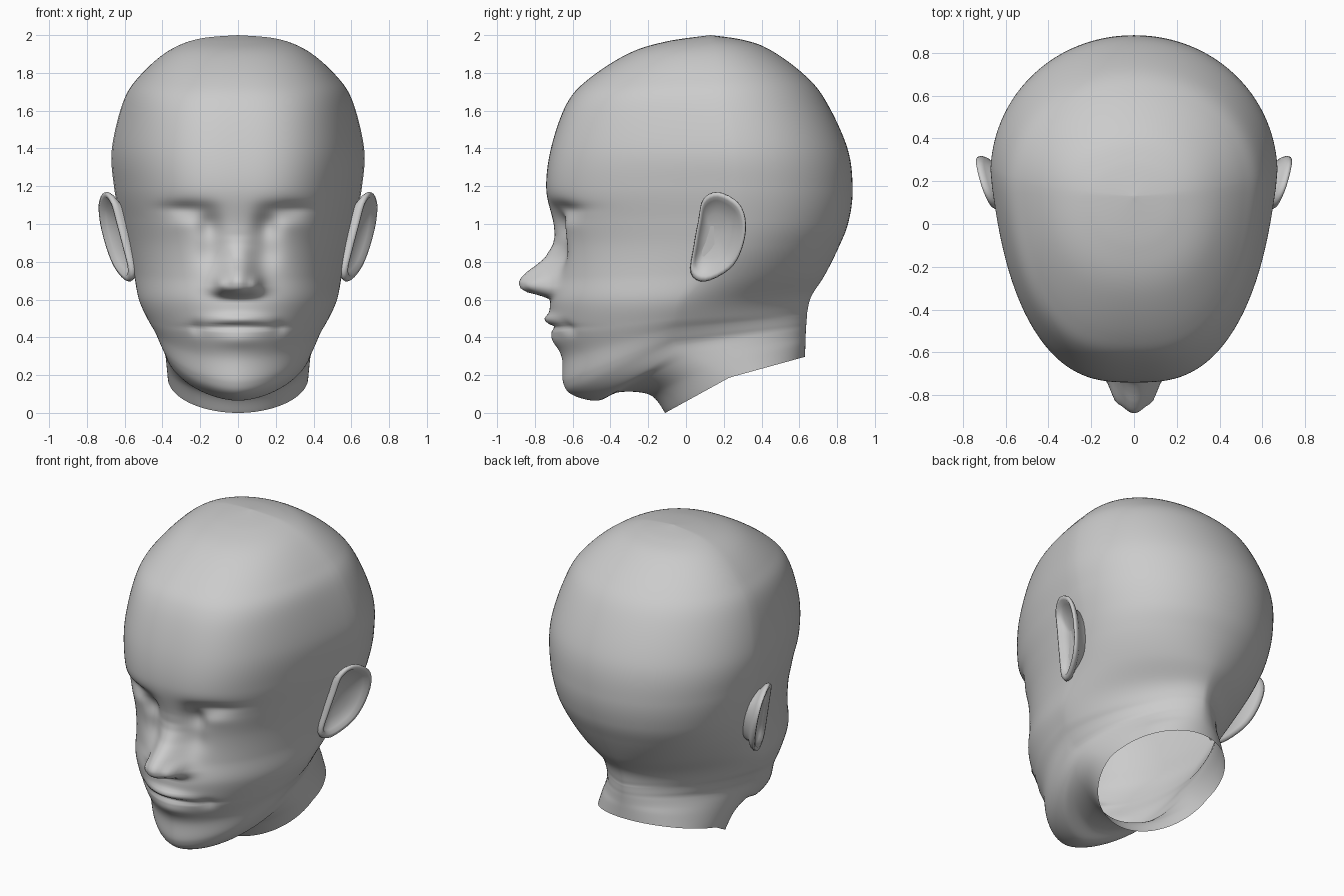
import bpy, bmesh
from math import cos, sin, pi, exp

if "Cube" in bpy.data.objects:
    bpy.data.objects.remove(bpy.data.objects["Cube"])


def catmull(a, b, c, d, t):
    return [0.5 * (2*q + (r - p)*t + (2*p - 5*q + 4*r - s)*t*t + (3*q - p - 3*r + s)*t**3)
            for p, q, r, s in zip(a, b, c, d)]


def spline(pts, sub, closed=False):
    n, out = len(pts), []
    for i in range(n if closed else n - 1):
        idx = [(i + k) % n if closed else min(max(i + k, 0), n - 1) for k in (-1, 0, 1, 2)]
        out += [catmull(*(pts[k] for k in idx), j / sub) for j in range(sub)]
    return out if closed else out + [list(pts[-1])]


def lerp_table(table, z):
    if z >= table[0][0] or z <= table[-1][0]:
        return (table[0] if z >= table[0][0] else table[-1])[1:]
    for a, b in zip(table, table[1:]):
        if b[0] <= z <= a[0]:
            t = (a[0] - z) / (a[0] - b[0])
            return [p + (q - p)*t for p, q in zip(a[1:], b[1:])]


def sigmoid(t):
    return 1 / (1 + exp(-t))


def blob(x, z, cx, cz, sx, sz):
    return exp(-((x - cx)/sx)**2 - ((z - cz)/sz)**2)


def loft(name, rows, cap_end=False):
    n = len(rows[0])
    verts = [v for row in rows for v in row]
    faces = [(i*n + j, (i+1)*n + j, (i+1)*n + (j+1) % n, i*n + (j+1) % n)
             for i in range(len(rows) - 1) for j in range(n)]
    if cap_end:
        faces.append(tuple((len(rows) - 1)*n + j for j in range(n)))
    mesh = bpy.data.meshes.new(name)
    mesh.from_pydata(verts, [], faces)
    bm = bmesh.new()
    bm.from_mesh(mesh)
    bmesh.ops.remove_doubles(bm, verts=bm.verts, dist=0.0004)
    bmesh.ops.recalc_face_normals(bm, faces=bm.faces)
    bm.to_mesh(mesh)
    bm.free()
    for p in mesh.polygons:
        p.use_smooth = True
    obj = bpy.data.objects.new(name, mesh)
    bpy.context.collection.objects.link(obj)
    return obj


# Head rings from crown to neck: front y z, side x y z, back y z
RINGS = [
    (.13, 2.0, 0, .13, 2.0, .13, 2.0),
    (-.11, 1.965, .21, .14, 1.98, .30, 1.975),
    (-.31, 1.90, .37, .14, 1.915, .44, 1.925),
    (-.525, 1.76, .515, .17, 1.79, .615, 1.80),
    (-.635, 1.63, .605, .18, 1.655, .735, 1.66),
    (-.715, 1.40, .668, .22, 1.40, .855, 1.40),
    (-.74, 1.19, .657, .24, 1.20, .882, 1.18),
    (-.705, 1.02, .622, .24, 1.02, .86, 1.01),
    (-.675, .88, .588, .19, .88, .81, .88),
    (-.682, .72, .553, .08, .74, .735, .73),
    (-.72, .58, .525, -.03, .60, .665, .62),
    (-.705, .42, .48, -.06, .50, .643, .54),
    (-.657, .29, .445, -.07, .445, .64, .51),
    (-.65, .16, .42, -.07, .40, .638, .48),
    (-.60, .095, .403, -.06, .37, .636, .46),
    (-.47, .065, .393, -.03, .345, .635, .44),
    (-.35, .11, .385, .04, .31, .633, .40),
    (-.19, .095, .378, .13, .25, .632, .36),
    (-.11, 0, .372, .23, .187, .63, .297),
]

# Nose: z, projection, half width
NOSE = [(1.16, 0, .08), (1.0, 0, .075), (.94, .01, .08), (.89, .03, .08),
        (.82, .075, .09), (.78, .12, .095), (.75, .16, .10), (.715, .192, .11),
        (.69, .197, .115), (.66, .178, .12), (.64, .14, .115), (.62, .055, .11), (.60, 0, .10)]


def face_relief(x, z):
    x = abs(x)
    h, w = lerp_table(NOSE, z)
    d = h * exp(-(x / w)**2.2 * 1.2)
    d += .04 * blob(x, z, .09, .68, .03, .04)       # nostril wings
    d -= .06 * blob(x, z, .15, .99, .065, .08)      # inner eye corners
    d -= .03 * blob(x, z, .15, .85, .07, .08)       # beside the nose
    d -= .045 * blob(x, z, .27, 1.04, .11, .07)     # eye sockets
    d -= .018 * blob(x, z, .29, 1.085, .13, .03)    # crease under the brow
    d += .022 * blob(x, z, .28, 1.01, .09, .05)     # closed eyelids
    d += .032 * blob(x, z, 0, .495, .15, .028)      # upper lip
    d -= .022 * blob(x, z, 0, .455, .20, .012)      # mouth line
    d += .014 * blob(x, z, 0, .385, .13, .04)       # lower lip
    d -= .018 * blob(x, z, .22, .45, .035, .035)    # mouth corners
    return d


# Head: superelliptic rings, tapered to the face and pushed out by the relief
HALF = 64
angles = [pi * (k / HALF)**1.35 for k in range(HALF + 1)]
angles += [-a for a in angles[-2:0:-1]]
rows = []
for yf, zf, w, ys, zs, yb, zb in spline(RINGS, 12):
    nf = 2.9 - 1.2*sigmoid((.62 - zs)*11) + .3*sigmoid((.26 - zs)*30)
    nf -= .6*sigmoid((zs - 1.75)*12)
    nb = 2.05 - .5*exp(-((zs - .53) / .22)**2)
    taper = .2*sigmoid((zs - .58)*12)*sigmoid((1.75 - zs)*10)
    row = []
    for a in angles:
        front = cos(a) >= 0
        e = 2 / (nf if front else nb)
        c, s = abs(cos(a))**e, abs(sin(a))**e
        y0, z0 = (yf, zf) if front else (yb, zb)
        x = w * s * (1 if a >= 0 else -1) * (1 - taper*c if front else 1)
        y, z = ys + (y0 - ys)*c, zs + (z0 - zs)*c
        if y < -.3 and .25 < z < 1.3:
            y -= face_relief(x, z) * min(1, (-.3 - y) / .15)
        row.append((x, y, z))
    rows.append(row)
loft("head", rows)

# Ears: outline in y z, lofted from the root over the rim into the hollow
EAR = [(.025, .74), (.10, .695), (.23, .76), (.295, .865), (.318, 1.0), (.28, 1.11),
       (.17, 1.17), (.09, 1.13), (.065, 1.02), (.04, .88)]
# scale, outward offset
EAR_RINGS = [(.72, -.11), (.78, -.055), (.95, -.03), (1.0, -.012), (.98, .004),
             (.88, .004), (.80, -.02), (.5, -.045), (.2, -.06)]
outline = spline(EAR, 4, closed=True)
for side, name in ((1, "ear_left"), (-1, "ear_right")):
    rows = []
    for k, off in EAR_RINGS:
        row = []
        for y, z in outline:
            y, z = .15 + (y - .15)*k, .94 + (z - .94)*k
            x = .57 + .2*(z - .7) + .36*(y - .05) + off
            row.append((side * x, y, z))
        rows.append(row)
    loft(name, rows, cap_end=True)
